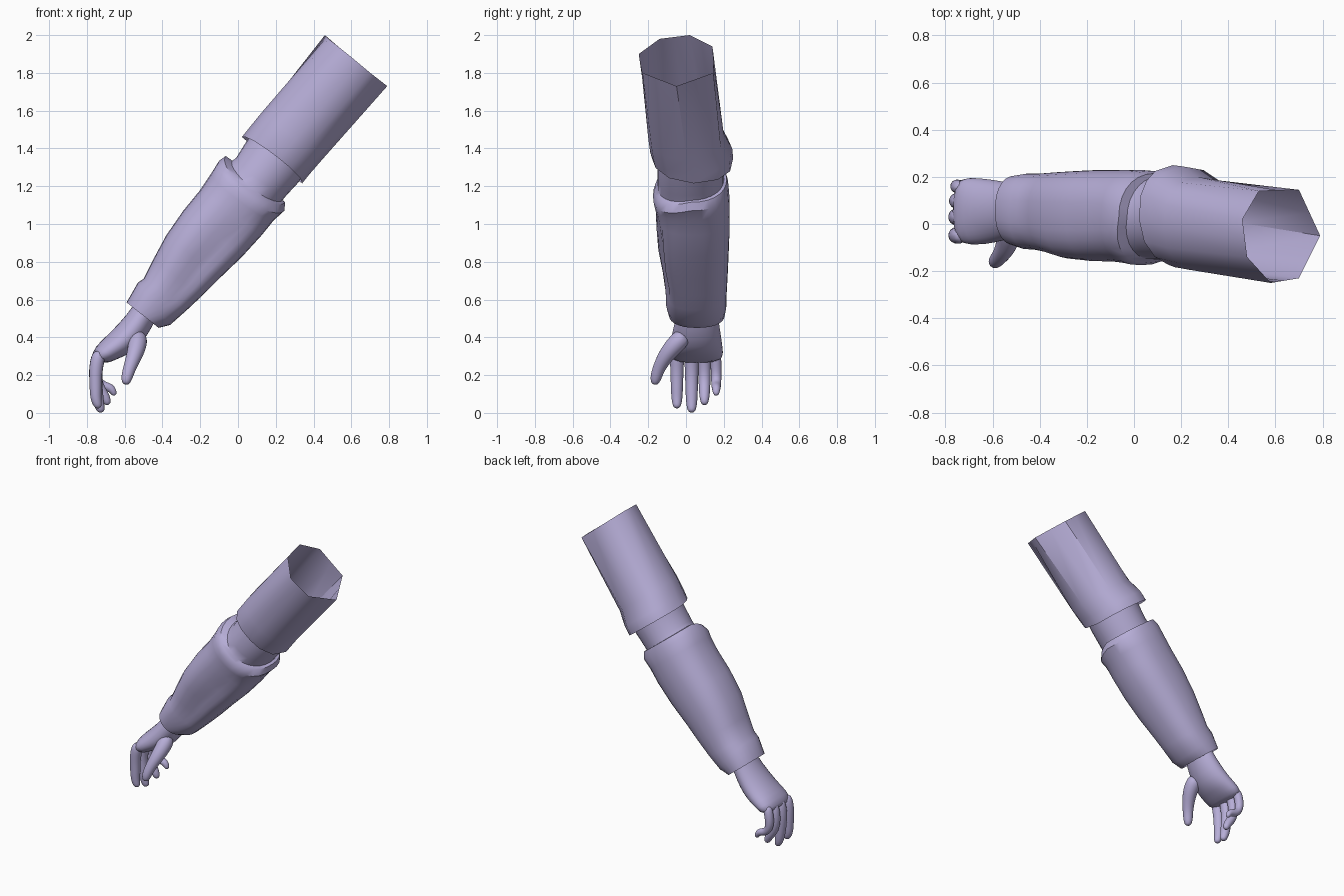
import bpy, bmesh, math
from mathutils import Vector

if "Cube" in bpy.data.objects:
    bpy.data.objects.remove(bpy.data.objects["Cube"])

mat = bpy.data.materials.new("pale_lavender")
mat.diffuse_color = (0.47, 0.42, 0.68, 1)
mat.use_nodes = True
mat.node_tree.nodes["Principled BSDF"].inputs["Base Color"].default_value = mat.diffuse_color


def loft(name, rings, cap_start=False, cap_end=False, subsurf=0, angle=40):
    """Skin a list of equal-length rings into one smooth object."""
    bm = bmesh.new()
    vr = [[bm.verts.new(p) for p in r] for r in rings]
    n = len(vr[0])
    for a, b in zip(vr, vr[1:]):
        for i in range(n):
            j = (i + 1) % n
            bm.faces.new((a[i], a[j], b[j], b[i]))
    if cap_start:
        bm.faces.new(vr[0][::-1])
    if cap_end:
        bm.faces.new(vr[-1])
    bmesh.ops.recalc_face_normals(bm, faces=bm.faces)
    me = bpy.data.meshes.new(name)
    bm.to_mesh(me)
    bm.free()
    me.materials.append(mat)
    ob = bpy.data.objects.new(name, me)
    bpy.context.collection.objects.link(ob)
    bpy.ops.object.select_all(action='DESELECT')
    ob.select_set(True)
    bpy.context.view_layer.objects.active = ob
    bpy.ops.object.shade_smooth_by_angle(angle=math.radians(angle))
    if subsurf:
        m = ob.modifiers.new("smooth", 'SUBSURF')
        m.levels = m.render_levels = subsurf
    return ob


def section(ax, az, bx, bz, y0, y1, bow=0, dent=0, power=1.0, angles=None, n=28):
    """Oval between two outline points A and B of the front view; 0 deg = B, 90 deg = front."""
    half = Vector((bx - ax, 0, bz - az)) / 2
    mid = Vector(((ax + bx) / 2, (y0 + y1) / 2, (az + bz) / 2))
    up = Vector((0.62, 0, 0.78))
    pts = []
    for t in angles or [2 * math.pi * i / n for i in range(n)]:
        c, s = math.cos(t), math.sin(t)
        c2 = math.copysign(abs(c) ** power, c)
        s2 = math.copysign(abs(s) ** power, s)
        k = 1 - dent * math.exp(-((math.degrees(t) - 72) / 22) ** 2)
        pts.append(mid + half * c2 * k - Vector((0, (y1 - y0) / 2 * s2 * k, 0))
                   + up * bow * max(0, s))
    return pts


# Upper sleeve: seven-sided open top blending into a rounder lower hem
hept = [(0.58, -.25, 1.90), (.48, -.14, 1.98), (.46, .02, 2.0), (.53, .14, 1.94),
        (.70, .145, 1.80), (.79, -.05, 1.73), (.70, -.23, 1.80)]
top = []
for i, p in enumerate(hept):
    a, b = Vector(p), Vector(hept[(i + 1) % 7])
    top += [a, (a + b) / 2]
angs = [math.atan2(-(p.y + .053) / .197, (p.x - .625) / .165) % (2 * math.pi) for p in top]
loft("upper_sleeve", [
    top,
    section(.125, 1.59, .445, 1.34, -.20, .20, angles=angs, power=.85),
    section(.06, 1.51, .38, 1.265, -.19, .245, angles=angs, power=.85, bow=.01),
    section(.02, 1.46, .34, 1.215, -.18, .25, angles=angs, power=.85, bow=.03)])

# Elbow and forearm sleeve: elbow, crease, flared lip, body with a fold, open cuff
loft("forearm_sleeve", [
    section(.10, 1.52, .38, 1.30, -.14, .20),
    section(.04, 1.43, .32, 1.22, -.15, .20),
    section(-.01, 1.35, .255, 1.15, -.15, .20, bow=-.02),
    section(-.03, 1.335, .235, 1.125, -.15, .20, bow=-.05),
    section(-.065, 1.36, .25, 1.115, -.165, .215, bow=-.07, power=.9),
    section(-.10, 1.335, .245, 1.07, -.175, .225, bow=-.07, power=.85),
    section(-.14, 1.27, .19, 1.02, -.17, .23, bow=-.03, power=.85),
    section(-.20, 1.18, .125, .94, -.165, .23, dent=.06, power=.8),
    section(-.29, 1.07, .02, .825, -.165, .23, dent=.16, power=.78),
    section(-.38, .94, -.10, .71, -.155, .225, dent=.2, power=.78),
    section(-.45, .81, -.19, .62, -.13, .22, dent=.16, power=.8),
    section(-.50, .71, -.27, .545, -.115, .215, dent=.1, power=.82),
    section(-.53, .69, -.36, .465, -.11, .215, dent=.04, power=.85),
    section(-.59, .585, -.42, .45, -.09, .205, power=.9)])

# Palm and wrist
loft("palm", [
    section(-.51, .66, -.40, .56, -.03, .16, n=16),
    section(-.55, .57, -.44, .48, -.05, .17, n=16),
    section(-.63, .475, -.495, .38, -.075, .185, n=16),
    section(-.70, .405, -.56, .315, -.09, .195, n=16),
    section(-.755, .355, -.64, .285, -.09, .20, n=16, power=.85),
    section(-.785, .29, -.70, .255, -.085, .195, n=16, power=.8)],
    cap_start=True, cap_end=True, subsurf=1, angle=180)


def digit(name, path, radii):
    """Tapered rounded tube through a short path."""
    pts = [Vector(p) for p in path]
    rings = []
    for i, (p, r) in enumerate(zip(pts, radii)):
        d = (pts[min(i + 1, len(pts) - 1)] - pts[max(i - 1, 0)]).normalized()
        u = d.cross(Vector((0, 1, 0))).normalized()
        v = d.cross(u)
        rings.append([p + r * (u * math.cos(k * math.pi / 4) + v * math.sin(k * math.pi / 4))
                      for k in range(8)])
    loft(name, rings, True, True, 2, 180)


# Four curled fingers: y position, tip x, tip z, thickness
for name, y, tx, tz, r in [("index_finger", -.048, -.735, .022, .037),
                           ("middle_finger", .03, -.72, .0, .038),
                           ("ring_finger", .098, -.685, .04, .035),
                           ("little_finger", .16, -.65, .09, .030)]:
    digit(name, [(-.73, y * .95, .33), (-.75, y, .26), (-.755, y, .19),
                 ((-.755 * 2 + tx) / 3 - .005, y, .12 + tz * .25),
                 (tx - .018, y, tz + .045), (tx, y, tz)],
          [r * 1.05, r * 1.1, r, r * .95, r * .85, r * .55])

# Thumb
digit("thumb", [(-.53, .0, .42), (-.53, -.06, .36), (-.55, -.11, .30),
                (-.575, -.145, .235), (-.59, -.16, .185), (-.595, -.168, .148)],
      [.055, .055, .046, .036, .034, .019])
